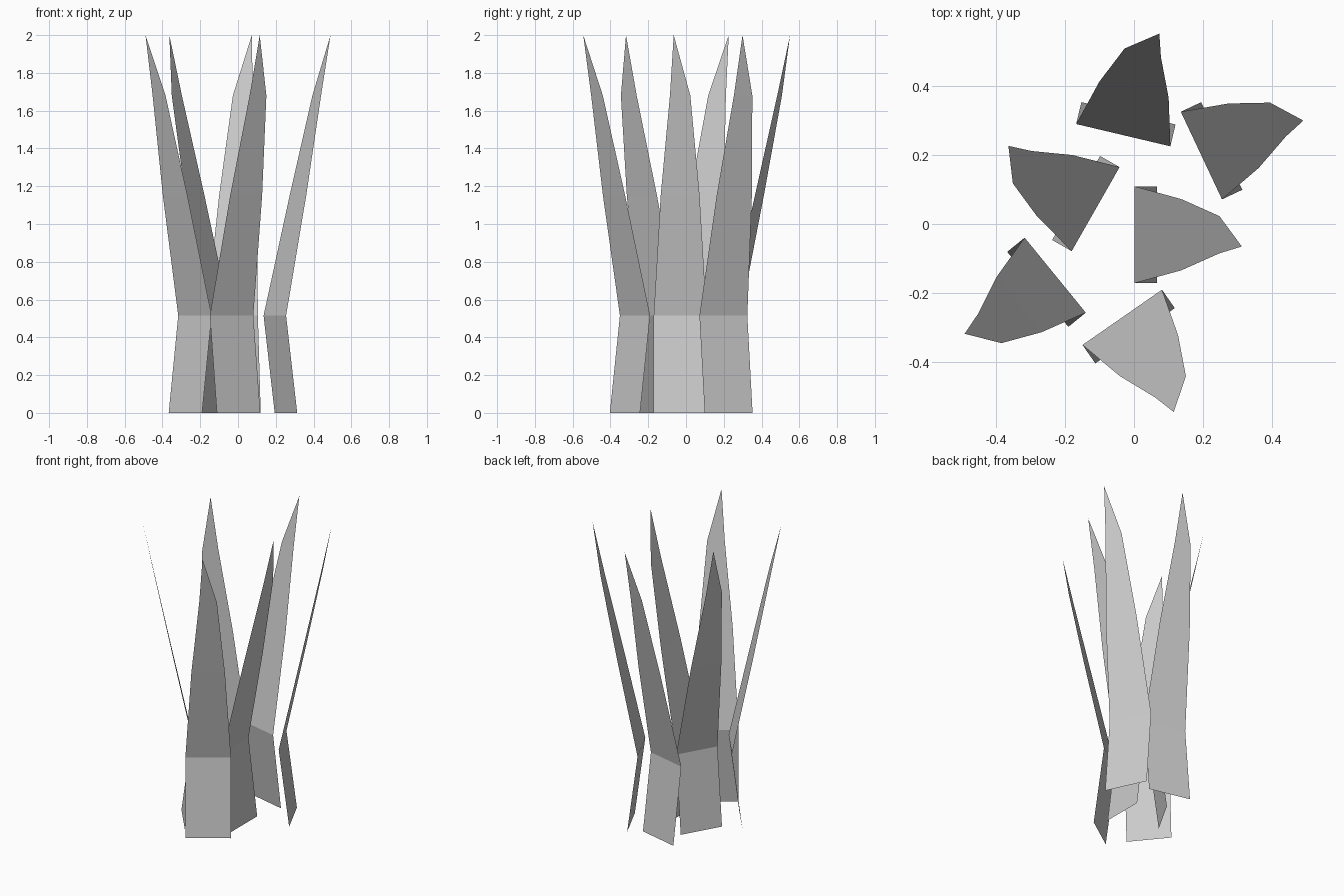
import bpy
from math import radians

if "Cube" in bpy.data.objects:
    bpy.data.objects.remove(bpy.data.objects["Cube"])

# Blade profile: (outward offset, half width, height); the tip leans sideways
ROWS = [(0.065, 0.14, 0.0), (0.0, 0.14, 0.515), (0.135, 0.103, 1.15), (0.245, 0.054, 1.68)]
TIP = (0.31, -0.034, 2.0)

verts = [(u, s * w, z) for u, w, z in ROWS for s in (-1, 1)] + [TIP]
faces = [(i, i + 1, i + 3, i + 2) for i in (0, 2, 4)] + [(6, 7, 8)]

mesh = bpy.data.meshes.new("grass_blade")
mesh.from_pydata(verts, [], faces)
mesh.update()

# Six copies of the blade: x, y of the fold centre and turn in degrees
PLACES = [
    (0.002, -0.031, 0),
    (0.195, 0.198, 25.2),
    (-0.031, 0.257, 76.7),
    (-0.111, 0.043, 150.3),
    (-0.228, -0.148, 219.2),
    (-0.034, -0.270, 304.8),
]
for n, (x, y, turn) in enumerate(PLACES, 1):
    blade = bpy.data.objects.new(f"grass_blade_{n}", mesh)
    blade.location = (x, y, 0)
    blade.rotation_euler.z = radians(turn)
    bpy.context.collection.objects.link(blade)
